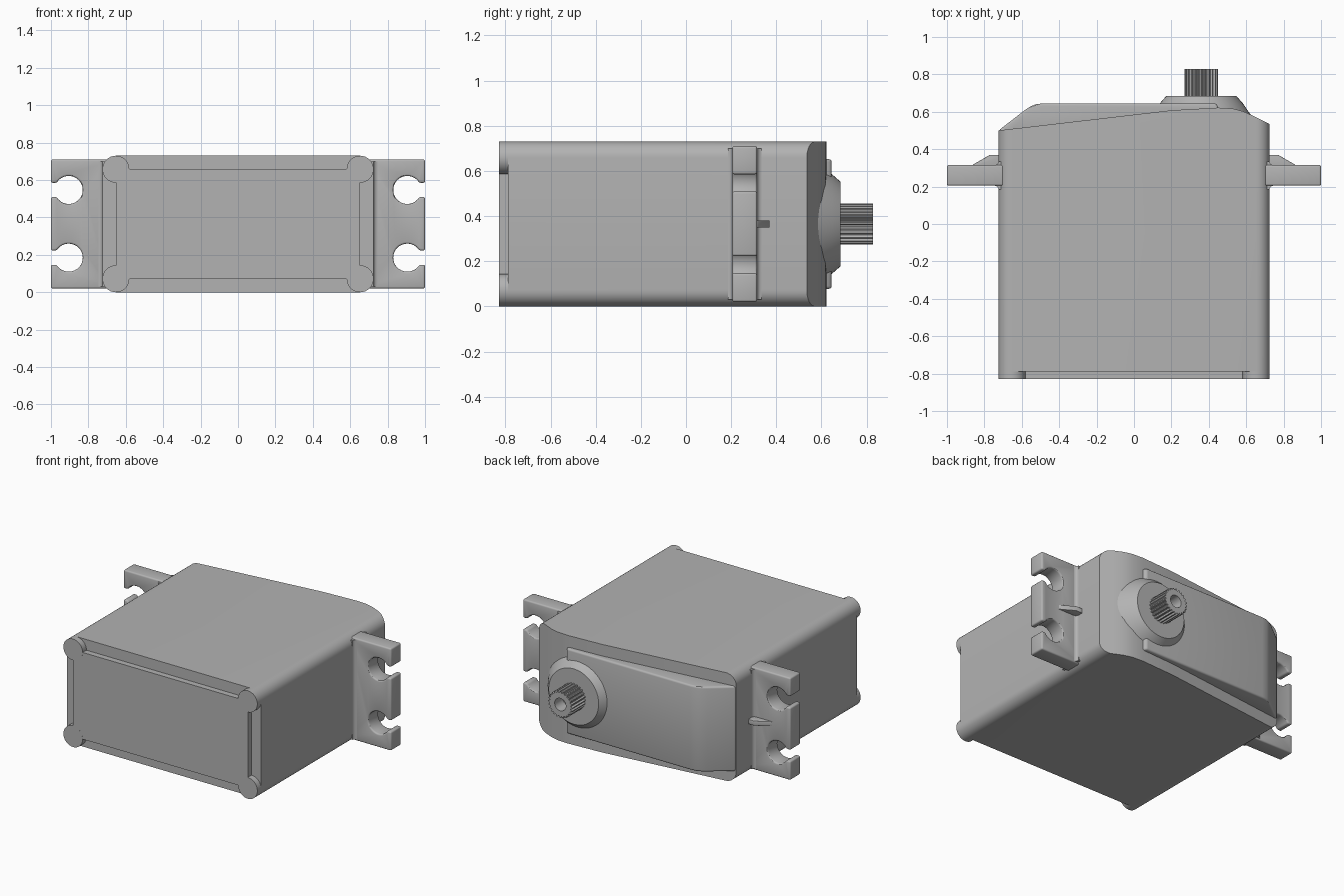
import bpy, bmesh
from math import sin, cos, pi, radians, asin
from mathutils import Vector

cube = bpy.data.objects.get("Cube")
if cube:
    bpy.data.objects.remove(cube, do_unlink=True)

grey = bpy.data.materials.new("grey plastic")
grey.use_nodes = True
COLOUR = (0.45, 0.45, 0.45, 1)
grey.diffuse_color = COLOUR
grey.node_tree.nodes["Principled BSDF"].inputs["Base Color"].default_value = COLOUR

FRONT, HALF_W, HEIGHT, RADIUS = -0.828, 0.725, 0.73, 0.072
MID_Z = HEIGHT / 2
SHAFT_X = 0.36


def finish(name, bm, bevel=0, angle=30):
    bmesh.ops.recalc_face_normals(bm, faces=bm.faces)
    if bevel:
        edges = [e for e in bm.edges if e.calc_face_angle(0) > radians(40)]
        bmesh.ops.bevel(bm, geom=edges, offset=bevel, segments=3,
                        profile=0.5, affect='EDGES', clamp_overlap=True)
    mesh = bpy.data.meshes.new(name)
    bm.to_mesh(mesh)
    bm.free()
    mesh.materials.append(grey)
    ob = bpy.data.objects.new(name, mesh)
    bpy.context.collection.objects.link(ob)
    bpy.ops.object.select_all(action='DESELECT')
    ob.select_set(True)
    bpy.context.view_layer.objects.active = ob
    bpy.ops.object.shade_smooth_by_angle(angle=radians(angle))
    return ob


def prism_mesh(points, axis, lo, hi):
    """Extrude a 2D outline along y (points are x, z) or z (points are x, y)."""
    bm = bmesh.new()
    place = (lambda a, b: (a, lo, b)) if axis == 'y' else (lambda a, b: (a, b, lo))
    face = bm.faces.new([bm.verts.new(place(a, b)) for a, b in points])
    out = bmesh.ops.extrude_face_region(bm, geom=[face])["geom"]
    move = (0, hi - lo, 0) if axis == 'y' else (0, 0, hi - lo)
    bmesh.ops.translate(bm, vec=move, verts=[v for v in out if isinstance(v, bmesh.types.BMVert)])
    return bm


def turned(name, x, z, rings, count=48, angle=30):
    """Stack of rings around a y axis; each ring is (radius function, y)."""
    bm = bmesh.new()
    loops = []
    for radius, y in rings:
        loops.append([bm.verts.new((x + radius(i) * cos(2 * pi * i / count), y,
                                    z + radius(i) * sin(2 * pi * i / count)))
                      for i in range(count)])
    for a, b in zip(loops, loops[1:]):
        for i in range(count):
            j = (i + 1) % count
            bm.faces.new((a[i], a[j], b[j], b[i]))
    bm.faces.new(loops[0])
    bm.faces.new(loops[-1])
    return finish(name, bm, angle=angle)


def const(r):
    return lambda i: r


def arc(cx, cy, r, start, end, steps):
    return [(cx + r * cos(start + (end - start) * k / steps),
             cy + r * sin(start + (end - start) * k / steps)) for k in range(steps + 1)]


# Main case: rounded section, trimmed at the back by a row of planes
section = []
for k, (sx, sz) in enumerate([(1, 1), (-1, 1), (-1, -1), (1, -1)]):
    section += arc(sx * (HALF_W - RADIUS), MID_Z + sz * (MID_Z - RADIUS), RADIUS,
                   k * pi / 2, (k + 1) * pi / 2, 8)
bm = prism_mesh(section, 'y', FRONT + 0.04, 0.9)
back = [(-0.725, 0.5), (0.2, 0.608), (0.45, 0.622), (0.53, 0.617),
        (0.585, 0.602), (0.64, 0.577), (0.725, 0.535)]
for (x0, y0), (x1, y1) in zip(back, back[1:]):
    cut = bmesh.ops.bisect_plane(bm, geom=bm.verts[:] + bm.edges[:] + bm.faces[:],
                                 plane_co=(x0, y0, 0), plane_no=(y0 - y1, x1 - x0, 0),
                                 clear_outer=True, dist=1e-5)["geom_cut"]
    bmesh.ops.holes_fill(bm, edges=[e for e in bm.edges if e.is_boundary], sides=0)
finish("main_case", bm)

# Front panel and the round pads at its corners
px, pz = HALF_W - RADIUS, MID_Z - RADIUS
finish("front_panel", prism_mesh([(-px, MID_Z - pz), (px, MID_Z - pz),
                                  (px, MID_Z + pz), (-px, MID_Z + pz)], 'y', FRONT, -0.7))
for sx, side in ((1, "left"), (-1, "right")):
    for sz, level in ((1, "upper"), (-1, "lower")):
        turned(f"{level}_{side}_pad", sx * px, MID_Z + sz * pz,
               [(const(RADIUS), FRONT - 0.0005), (const(RADIUS), -0.7)], 32)

# Raised cover over the gears
cover = [(-0.724, 0.5), (-0.585, 0.608), (-0.555, 0.628), (-0.525, 0.64), (-0.485, 0.645),
         (0.44, 0.645), (0.455, 0.615), (0.455, 0.5), (-0.7, 0.45)]
finish("gear_cover", prism_mesh(cover, 'z', 0.078, HEIGHT - 0.078), bevel=0.012)

# Output boss and splined shaft with a screw hole
turned("output_boss", SHAFT_X, MID_Z,
       [(const(0.28), 0.56), (const(0.222), 0.645), (const(0.187), 0.685)])
TEETH = 24


def tooth(i):
    return 0.09 if i % 4 < 2 else 0.079


turned("output_shaft", SHAFT_X, MID_Z,
       [(tooth, 0.67), (tooth, 0.828), (const(0.042), 0.828), (const(0.042), 0.74)],
       TEETH * 4, 25)

# Mounting tabs with open-sided screw holes, root fillets and a gusset
HOLE_X, HOLE_R, SLOT = 0.905, 0.075, 0.038
TAB_LO, TAB_HI = 0.205, 0.315
gap = asin(SLOT / HOLE_R)
for s, side in ((1, "left"), (-1, "right")):
    outline = [(0.68, 0.02), (1, 0.02)]
    for hz in (0.185, 0.547):
        outline.append((1, hz - SLOT))
        outline += arc(HOLE_X, hz, HOLE_R, 2 * pi - gap, gap, 28)
        outline.append((1, hz + SLOT))
    outline += [(1, 0.71), (0.68, 0.71)]
    finish(f"{side}_tab", prism_mesh([(s * x, z) for x, z in outline], 'y', TAB_LO, TAB_HI),
           bevel=0.01)

    for name, y, d in (("front", TAB_LO, -1), ("back", TAB_HI, 1)):
        fillet = [(0.7, y - d * 0.01), (0.745, y - d * 0.01)]
        fillet += [(0.745 - 0.02 * sin(t * pi / 8), y + d * 0.02 * (1 - cos(t * pi / 8)))
                   for t in range(5)]
        fillet.append((0.7, y + d * 0.02))
        finish(f"{side}_{name}_tab_fillet",
               prism_mesh([(s * x, v) for x, v in fillet], 'z', 0.03, 0.7))

    gusset = [(0.7, 0.3), (0.87, 0.3), (0.865, TAB_HI), (0.77, 0.37), (0.7, 0.37)]
    finish(f"{side}_gusset", prism_mesh([(s * x, y) for x, y in gusset], 'z',
                                        MID_Z - 0.016, MID_Z + 0.016), bevel=0.003)
